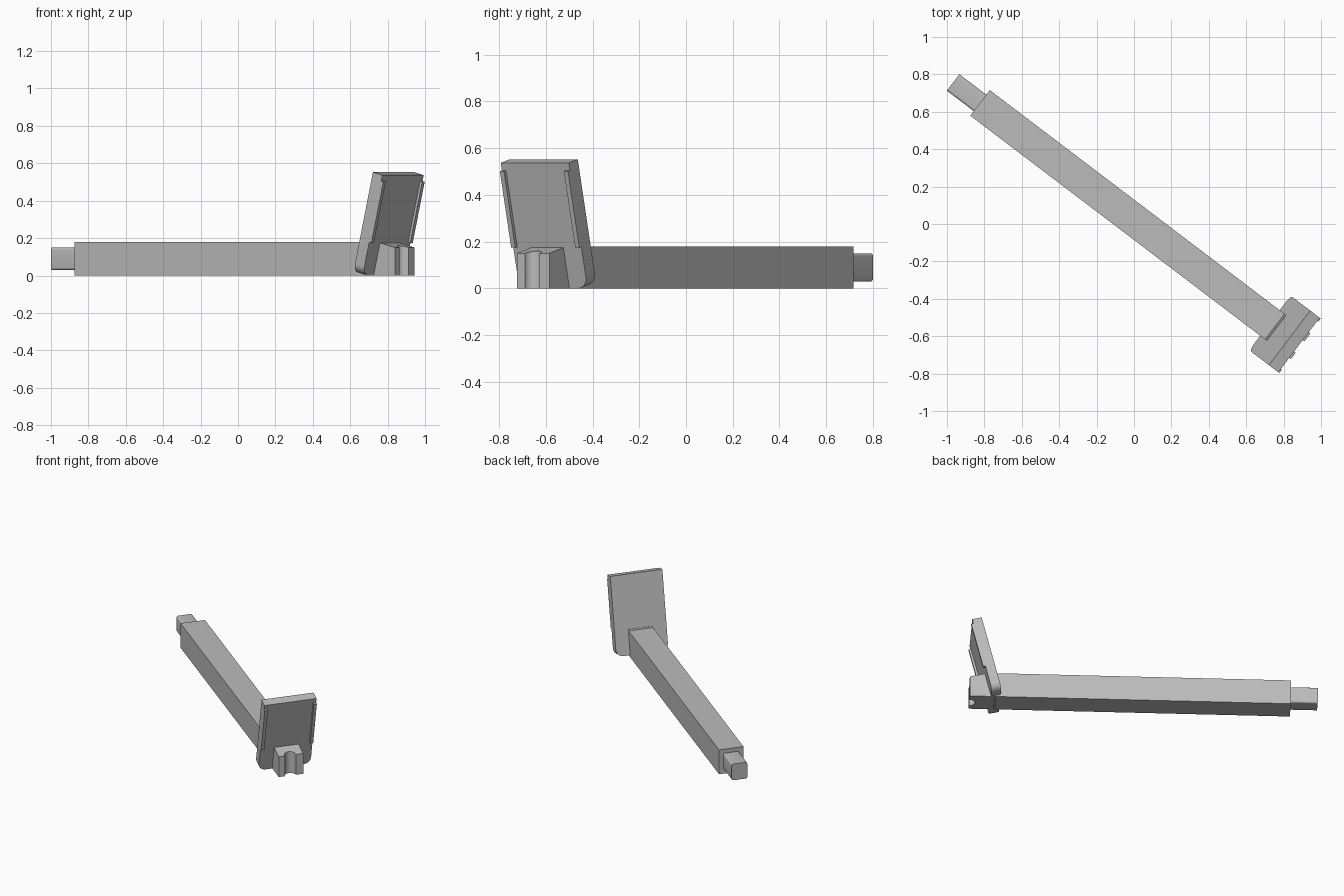
import bpy, bmesh, math
from mathutils import Matrix, Vector

if "Cube" in bpy.data.objects:
    bpy.data.objects.remove(bpy.data.objects["Cube"])

grey = bpy.data.materials.new("light_grey")
grey.diffuse_color = (0.5, 0.5, 0.5, 1)
grey.use_nodes = True
grey.node_tree.nodes["Principled BSDF"].inputs["Base Color"].default_value = grey.diffuse_color

# Local frame: u along the beam, v across it, z up
TURN = Matrix.Rotation(math.radians(-37.2), 4, 'Z')
MID = 0.018          # v of the centre line
HALF = 0.086         # half width of beam and block
LEAN = math.radians(13.8)


def extrude(name, points, offset, matrix=Matrix.Identity(4), bevel=0):
    """Extrude a closed outline by an offset, then place it."""
    bm = bmesh.new()
    face = bm.faces.new([bm.verts.new(p) for p in points])
    new = bmesh.ops.extrude_face_region(bm, geom=[face])["geom"]
    bmesh.ops.translate(bm, vec=Vector(offset),
                        verts=[g for g in new if isinstance(g, bmesh.types.BMVert)])
    if bevel:
        edges = [e for e in bm.edges
                 if abs((e.verts[0].co - e.verts[1].co).normalized().x) > 0.9]
        bmesh.ops.bevel(bm, geom=edges, offset=bevel, segments=4,
                        profile=0.5, affect='EDGES')
    bmesh.ops.recalc_face_normals(bm, faces=bm.faces)
    bm.transform(TURN @ matrix)
    mesh = bpy.data.meshes.new(name)
    bm.to_mesh(mesh)
    bm.free()
    mesh.materials.append(grey)
    ob = bpy.data.objects.new(name, mesh)
    bpy.context.collection.objects.link(ob)
    bpy.ops.object.select_all(action='DESELECT')
    ob.select_set(True)
    bpy.context.view_layer.objects.active = ob
    bpy.ops.object.shade_smooth_by_angle(angle=math.radians(35))
    return ob


def bar(name, u0, u1, half, z0, z1, bevel=0):
    a, b = MID - half, MID + half
    return extrude(name, [(u0, a, z0), (u0, b, z0), (u0, b, z1), (u0, a, z1)],
                   (u1 - u0, 0, 0), bevel=bevel)


# Long beam and the reduced tenon at its far end
bar("beam", -1.047, 0.932, HALF, 0, 0.18)
bar("tenon", -1.228, -1.03, 0.055, 0.03, 0.15, bevel=0.012)

# Leaning end plate: its own x is thickness, y width, z length
W, L, T, R = 0.183, 0.553, 0.065, 0.05
outline = [(-T, W, L), (-T, -W, L)]
for side, start in ((-1, 180), (1, 270)):
    for i in range(9):
        a = math.radians(start + i * 90 / 8)
        outline.append((-T, side * (W - R) + R * math.cos(a), R + R * math.sin(a)))
lean = Matrix.Translation((0.962, MID, 0)) @ Matrix.Rotation(LEAN, 4, 'Y')
extrude("end_plate", outline, (T, 0, 0), lean)

# Thin rails along both sides of the plate front
for side, name in ((-1, "left_rail"), (1, "right_rail")):
    a, b = side * (W - 0.022), side * W
    extrude(name, [(-0.01, a, 0.183), (-0.01, b, 0.183),
                   (-0.01, b, 0.52), (-0.01, a, 0.52)], (0.025, 0, 0), lean)

# Front block with a round vertical groove and a sloping top
FRONT, G = 1.105, 0.039
plan = [(0.94, MID - HALF), (FRONT, MID - HALF)]
for i in range(17):
    a = math.radians(-90 - i * 180 / 16)
    plan.append((FRONT + G * math.cos(a), MID - 0.005 + G * math.sin(a)))
plan += [(FRONT, MID + HALF), (0.94, MID + HALF)]
block = extrude("front_block", [(u, v, 0) for u, v in plan], (0, 0, 0.15))
back = TURN.inverted()
for vert in block.data.vertices:
    if vert.co.z > 0.1:
        vert.co.z = 0.15 + (FRONT - (back @ vert.co).x) * math.tan(LEAN)
block.data.update()
